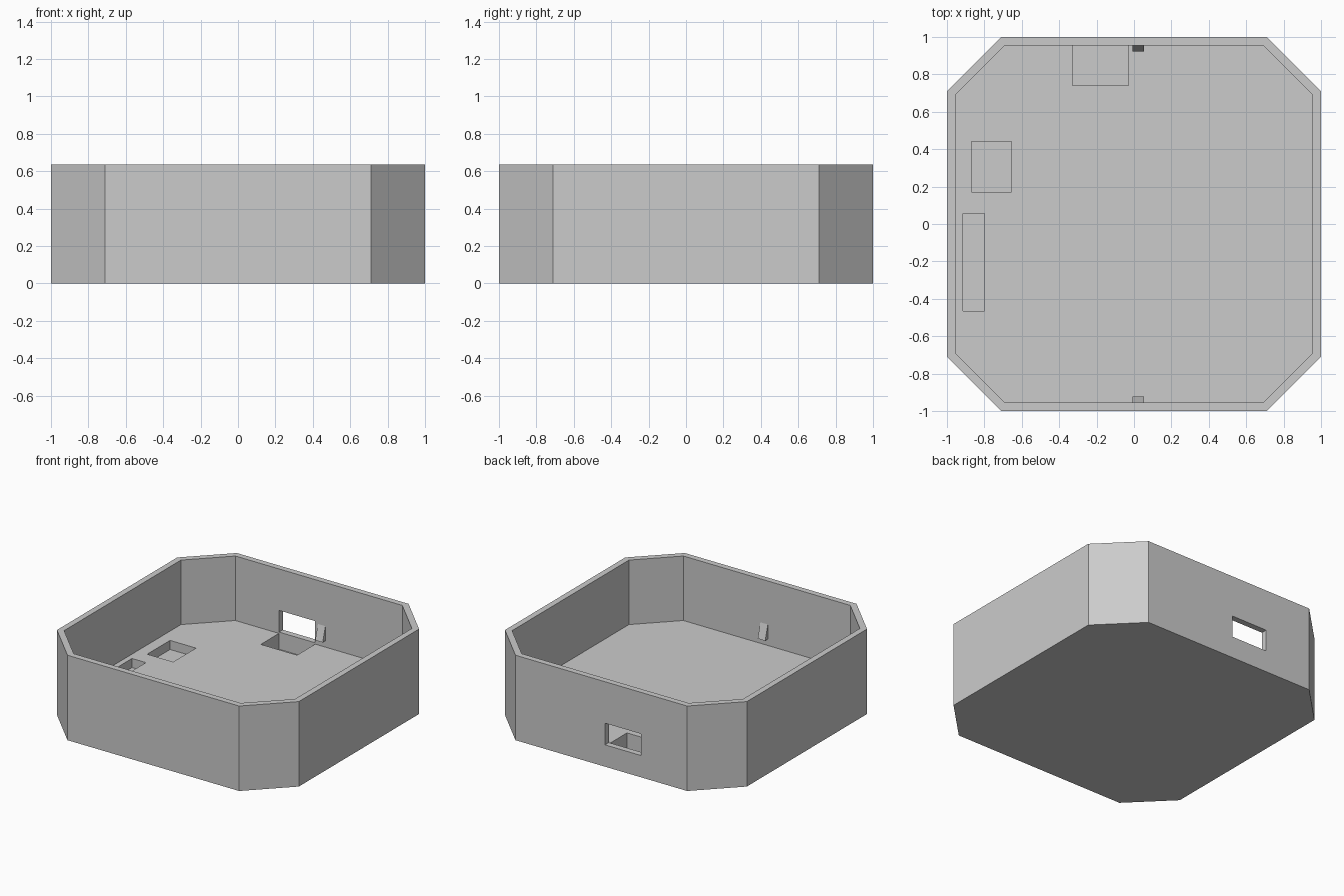
import bpy, bmesh

cube = bpy.data.objects.get("Cube")
if cube:
    bpy.data.objects.remove(cube, do_unlink=True)

HEIGHT, FLOOR = 0.635, 0.153
INNER = 0.955

# Single plastic colour
grey = bpy.data.materials.new("light grey plastic")
grey.use_nodes = True
colour = (0.6, 0.6, 0.6, 1)
grey.diffuse_color = colour
grey.node_tree.nodes["Principled BSDF"].inputs["Base Color"].default_value = colour


def prism(name, outline, offset):
    """Extrude a closed outline of 3D points along an offset."""
    bm = bmesh.new()
    face = bm.faces.new([bm.verts.new(p) for p in outline])
    result = bmesh.ops.extrude_face_region(bm, geom=[face])
    moved = [v for v in result["geom"] if isinstance(v, bmesh.types.BMVert)]
    bmesh.ops.translate(bm, verts=moved, vec=offset)
    bmesh.ops.recalc_face_normals(bm, faces=bm.faces)
    mesh = bpy.data.meshes.new(name)
    bm.to_mesh(mesh)
    bm.free()
    mesh.materials.append(grey)
    obj = bpy.data.objects.new(name, mesh)
    bpy.context.collection.objects.link(obj)
    return obj


def octagon(name, half, side, z0, z1):
    """Square block with chamfered corners."""
    quarter = [(half, -side), (half, side)]
    points = []
    for _ in range(4):
        points += quarter
        quarter = [(-y, x) for x, y in quarter]
    return prism(name, [(x, y, z0) for x, y in points], (0, 0, z1 - z0))


def box(name, x0, x1, y0, y1, z0, z1):
    outline = [(x0, y0, z0), (x1, y0, z0), (x1, y1, z0), (x0, y1, z0)]
    return prism(name, outline, (0, 0, z1 - z0))


# Chamfered open tray
tray = octagon("tray", 1, 0.71, 0, HEIGHT)

# Cavity, floor pockets and the port through the back wall
cutters = [
    octagon("cavity_cutter", INNER, 0.69, FLOOR, HEIGHT + 0.1),
    box("port_pocket_cutter", -0.33, -0.03, 0.74, INNER, 0.035, FLOOR + 0.05),
    box("square_pocket_cutter", -0.87, -0.655, 0.17, 0.44, 0.085, FLOOR + 0.05),
    box("long_pocket_cutter", -0.915, -0.80, -0.465, 0.055, 0.085, FLOOR + 0.05),
    box("port_cutter", -0.33, -0.03, 0.9, 1.1, 0.163, 0.325),
]
for cutter in cutters:
    cutter.hide_render = True
    mod = tray.modifiers.new(cutter.name, "BOOLEAN")
    mod.operation = "DIFFERENCE"
    mod.solver = "EXACT"
    mod.object = cutter

# Bake the cuts and drop the cutters
bpy.context.view_layer.update()
graph = bpy.context.evaluated_depsgraph_get()
cut_mesh = bpy.data.meshes.new_from_object(tray.evaluated_get(graph))
tray.modifiers.clear()
tray.data = cut_mesh
for cutter in cutters:
    bpy.data.objects.remove(cutter, do_unlink=True)

# Wedge clips on the front and back inner walls, thicker at the bottom
for name, s in (("back_clip", 1), ("front_clip", -1)):
    profile = [(INNER + 0.005, 0.2), (INNER - 0.032, 0.2), (INNER, 0.31), (INNER + 0.005, 0.31)]
    prism(name, [(-0.008, s * y, z) for y, z in profile], (0.062, 0, 0))
